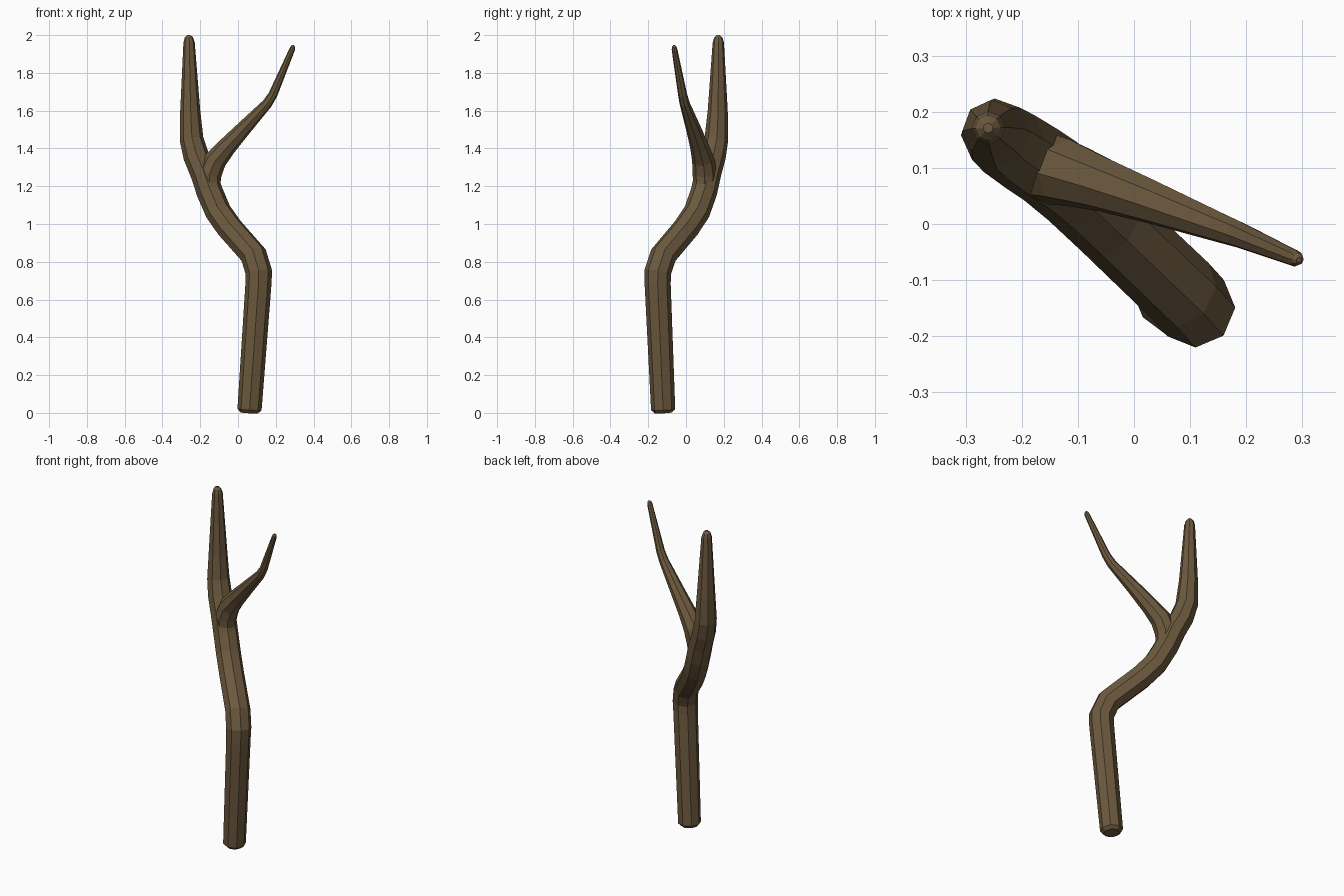
import bpy, bmesh, math
from mathutils import Vector

if "Cube" in bpy.data.objects:
    bpy.data.objects.remove(bpy.data.objects["Cube"])

SIDES = 8

bark = bpy.data.materials.new("bark")
bark.diffuse_color = (0.15, 0.10, 0.048, 1)
bark.use_nodes = True
bark.node_tree.nodes["Principled BSDF"].inputs["Base Color"].default_value = bark.diffuse_color


def tube(name, path):
    """Sweep an octagon along (x, y, z, radius) points, capped at both ends."""
    pts = [Vector(p[:3]) for p in path]
    dirs = [(b - a).normalized() for a, b in zip(pts, pts[1:])]
    tangents = [dirs[0]] + [(a + b).normalized() for a, b in zip(dirs, dirs[1:])] + [dirs[-1]]
    side = Vector((1, 0, 0))
    bm = bmesh.new()
    rings = []
    prev = Vector((0, 0, 1))
    for p, t, row in zip(pts, tangents, path):
        side = prev.rotation_difference(t) @ side
        side = (side - t * side.dot(t)).normalized()
        up = t.cross(side)
        prev = t
        ring = []
        for i in range(SIDES):
            a = math.tau * i / SIDES
            ring.append(bm.verts.new(p + row[3] * (math.cos(a) * side + math.sin(a) * up)))
        rings.append(ring)
    for r0, r1 in zip(rings, rings[1:]):
        for i in range(SIDES):
            j = (i + 1) % SIDES
            bm.faces.new((r0[i], r0[j], r1[j], r1[i]))
    bm.faces.new(rings[0][::-1])
    bm.faces.new(rings[-1])
    bmesh.ops.recalc_face_normals(bm, faces=bm.faces)
    mesh = bpy.data.meshes.new(name)
    bm.to_mesh(mesh)
    bm.free()
    mesh.materials.append(bark)
    ob = bpy.data.objects.new(name, mesh)
    bpy.context.collection.objects.link(ob)
    return ob


# Crooked trunk with a tapering upper end
trunk = tube("trunk", [
    (0.060, -0.120, 0.000, 0.046), (0.061, -0.121, 0.018, 0.064),
    (0.108, -0.150, 0.680, 0.069), (0.110, -0.150, 0.745, 0.071),
    (0.083, -0.120, 0.835, 0.071), (-0.045, 0.002, 0.980, 0.070),
    (-0.105, 0.058, 1.065, 0.070), (-0.150, 0.095, 1.170, 0.070),
    (-0.183, 0.117, 1.270, 0.070), (-0.222, 0.143, 1.360, 0.068),
    (-0.246, 0.161, 1.450, 0.063), (-0.253, 0.168, 1.600, 0.053),
    (-0.259, 0.171, 1.960, 0.030), (-0.260, 0.171, 1.987, 0.022),
    (-0.260, 0.171, 2.000, 0.009),
])

# Thin side branch that grows out of the trunk below the fork
branch = tube("side_branch", [
    (-0.148, 0.093, 1.160, 0.050), (-0.152, 0.099, 1.260, 0.064),
    (-0.120, 0.092, 1.338, 0.060), (-0.060, 0.072, 1.408, 0.050),
    (0.030, 0.040, 1.505, 0.040), (0.155, -0.007, 1.638, 0.027),
    (0.185, -0.018, 1.685, 0.024), (0.287, -0.061, 1.925, 0.015),
    (0.292, -0.063, 1.940, 0.011), (0.294, -0.064, 1.946, 0.005),
])

# Fuse trunk and branch into one solid
union = trunk.modifiers.new("fuse", 'BOOLEAN')
union.operation = 'UNION'
union.solver = 'EXACT'
union.object = branch
bpy.context.view_layer.objects.active = trunk
trunk.select_set(True)
bpy.ops.object.modifier_apply(modifier=union.name)
bpy.data.objects.remove(branch)
trunk.name = "forked_branch"
